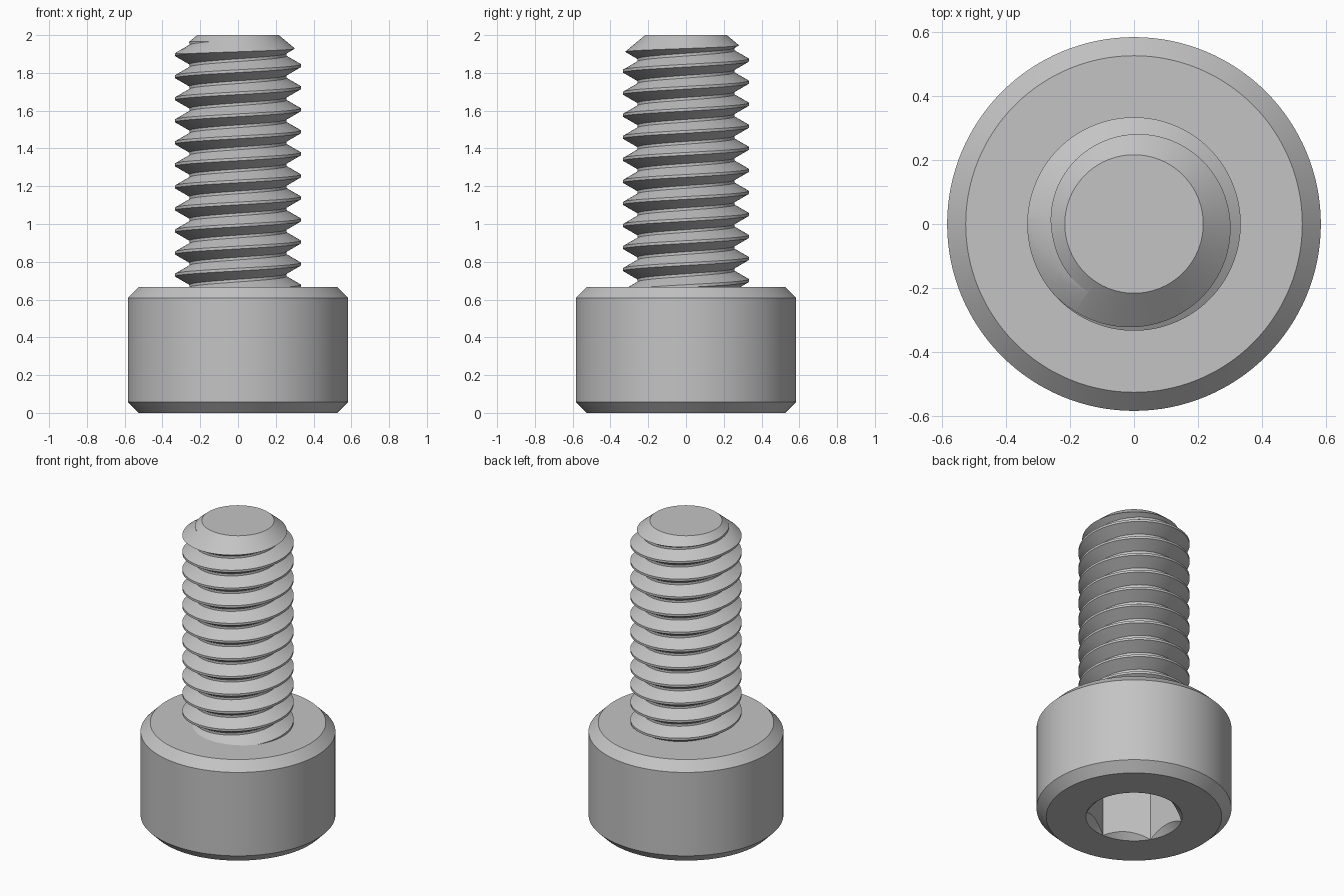
import bpy, bmesh
from math import cos, sin, pi, sqrt, radians
from mathutils import Matrix

if "Cube" in bpy.data.objects:
    bpy.data.objects.remove(bpy.data.objects["Cube"], do_unlink=True)

# Main dimensions
HEAD_R, HEAD_H, CHAMFER = 0.583, 0.667, 0.058
TOP = 2.0
CREST_R, ROOT_R, PITCH = 0.333, 0.257, 0.1167
TIP_R, TIP_SLOPE = 0.216, 1.2
HEX_FLAT, SOCKET_DEPTH = 0.25, 0.333
HEX_R = HEX_FLAT * 2 / sqrt(3)
SEGS = 128

steel = bpy.data.materials.new("grey_steel")
steel.use_nodes = True
grey = (0.55, 0.55, 0.55, 1)
steel.diffuse_color = grey
steel.node_tree.nodes["Principled BSDF"].inputs["Base Color"].default_value = grey


def make_object(name, bm):
    bmesh.ops.recalc_face_normals(bm, faces=bm.faces[:])
    mesh = bpy.data.meshes.new(name)
    bm.to_mesh(mesh)
    bm.free()
    mesh.materials.append(steel)
    obj = bpy.data.objects.new(name, mesh)
    bpy.context.collection.objects.link(obj)
    return obj


def lathe(name, profile):
    """Revolve a radius/height profile that starts and ends on the axis."""
    bm = bmesh.new()
    verts = [bm.verts.new((r, 0, z)) for r, z in profile]
    edges = [bm.edges.new(pair) for pair in zip(verts, verts[1:])]
    bmesh.ops.spin(bm, geom=verts + edges, cent=(0, 0, 0), axis=(0, 0, 1),
                   angle=2 * pi, steps=SEGS)
    bmesh.ops.remove_doubles(bm, verts=bm.verts[:], dist=1e-5)
    return make_object(name, bm)


def apply_boolean(obj, other, operation):
    mod = obj.modifiers.new("cut", "BOOLEAN")
    mod.operation, mod.solver, mod.object = operation, "EXACT", other
    select(obj)
    bpy.ops.object.modifier_apply(modifier=mod.name)
    bpy.data.objects.remove(other, do_unlink=True)


def select(obj):
    bpy.ops.object.select_all(action="DESELECT")
    obj.select_set(True)
    bpy.context.view_layer.objects.active = obj


# Cylindrical head, chamfered at both rims
inner = HEAD_R - CHAMFER
head = lathe("head", [(0, 0), (inner, 0), (HEAD_R, CHAMFER),
                      (HEAD_R, HEAD_H - CHAMFER), (inner, HEAD_H), (0, HEAD_H)])

# Hexagonal socket with flats facing the sides
bm = bmesh.new()
bmesh.ops.create_cone(bm, cap_ends=True, segments=6, radius1=HEX_R, radius2=HEX_R,
                      depth=2 * SOCKET_DEPTH)
corner = bm.verts[:][0].co
turn = radians(30) if abs(abs(corner.x) - HEX_R) < 1e-4 or abs(corner.y) < 1e-4 \
    or abs(abs(corner.x) - HEX_R / 2) < 1e-4 else 0
bmesh.ops.rotate(bm, verts=bm.verts[:], cent=(0, 0, 0), matrix=Matrix.Rotation(turn, 3, "Z"))
apply_boolean(head, make_object("socket_cutter", bm), "DIFFERENCE")

# Conical lead-in of the socket
lip = 0.02
depth = HEX_R - HEX_FLAT + 0.002
cone = lathe("lead_in_cutter", [(0, -lip), (HEX_R + lip, -lip),
                                (HEX_R - depth, depth), (0, depth)])
apply_boolean(head, cone, "DIFFERENCE")

# Right-handed thread: a trapezoid tooth swept along a helix
half_crest = PITCH / 16
half_root = half_crest + (CREST_R - ROOT_R) / sqrt(3)
tooth = [(ROOT_R, -half_root), (CREST_R, -half_crest),
         (CREST_R, half_crest), (ROOT_R, half_root)]
turns = 15
start = 1.955 - 12 * PITCH
bm = bmesh.new()
rows = []
for i in range(turns * SEGS + 1):
    a = 2 * pi * i / SEGS
    z = start + PITCH * i / SEGS
    rows.append([bm.verts.new((r * cos(a), r * sin(a), z + dz)) for r, dz in tooth])
for i in range(turns * SEGS):
    a, b = rows[i], rows[i + 1]
    for k in range(3):
        bm.faces.new((a[k], b[k], b[k + 1], a[k + 1]))
    if i + SEGS < turns * SEGS:
        c, d = rows[i + SEGS], rows[i + SEGS + 1]
        bm.faces.new((a[3], b[3], d[0], c[0]))
# Close both ends with fans to the axis
middle = start + PITCH * turns / 2
open_edges = [e for e in bm.edges if e.is_boundary]
for upper in (False, True):
    hub = bm.verts.new((0, 0, start + PITCH * (turns - 0.5 if upper else 0.5)))
    for e in open_edges:
        if (e.verts[0].co.z > middle) == upper:
            bm.faces.new((e.verts[0], e.verts[1], hub))
shank = make_object("threaded_shank", bm)

# Trim the thread to length with a conical tip
outer = CREST_R + 0.02
foot = HEAD_H - 0.02
envelope = lathe("shank_envelope", [(0, foot), (outer, foot),
                                    (outer, TOP - (outer - TIP_R) / TIP_SLOPE),
                                    (TIP_R, TOP), (0, TOP)])
apply_boolean(shank, envelope, "INTERSECT")

for obj in (head, shank):
    select(obj)
    bpy.ops.object.shade_smooth_by_angle(angle=radians(25))
